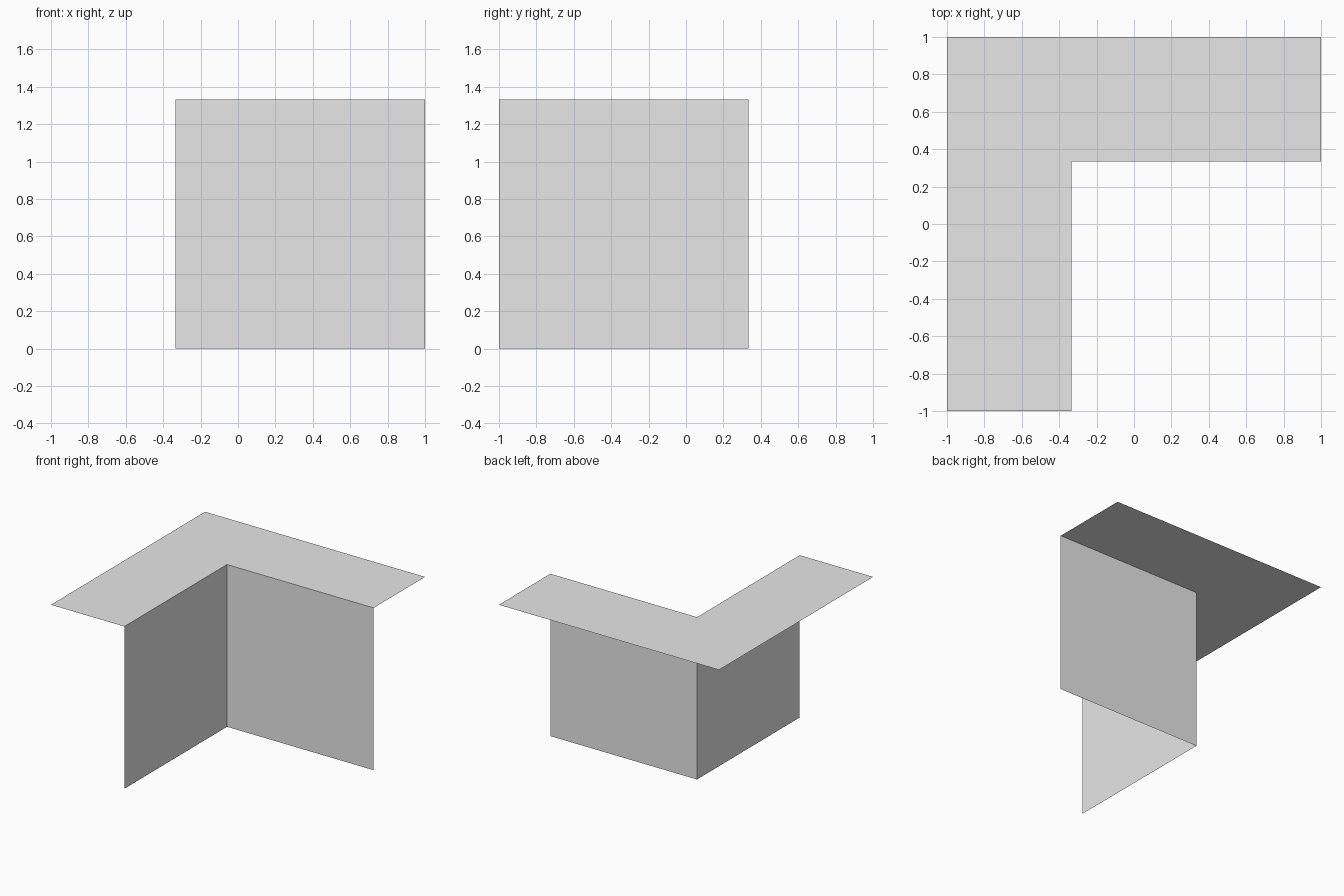
import bpy

if "Cube" in bpy.data.objects:
    bpy.data.objects.remove(bpy.data.objects["Cube"])

H = 4 / 3      # wall height
C = 1 / 3      # offset of the inner corner

grey = bpy.data.materials.new("light grey")
grey.diffuse_color = (0.8, 0.8, 0.8, 1)
grey.use_nodes = True
grey.node_tree.nodes["Principled BSDF"].inputs["Base Color"].default_value = grey.diffuse_color


def sheet(name, outline):
    """Single flat, zero-thickness panel from its outline."""
    mesh = bpy.data.meshes.new(name)
    mesh.from_pydata(outline, [], [range(len(outline))])
    mesh.materials.append(grey)
    obj = bpy.data.objects.new(name, mesh)
    bpy.context.collection.objects.link(obj)
    return obj


# L-shaped top ledge
ledge = [(-1, -1), (-C, -1), (-C, C), (1, C), (1, 1), (-1, 1)]
sheet("top_ledge", [(x, y, H) for x, y in ledge])

# Two walls hanging from the inner edge of the ledge
sheet("back_wall", [(-C, C, 0), (1, C, 0), (1, C, H), (-C, C, H)])
sheet("left_wall", [(-C, -1, 0), (-C, C, 0), (-C, C, H), (-C, -1, H)])
